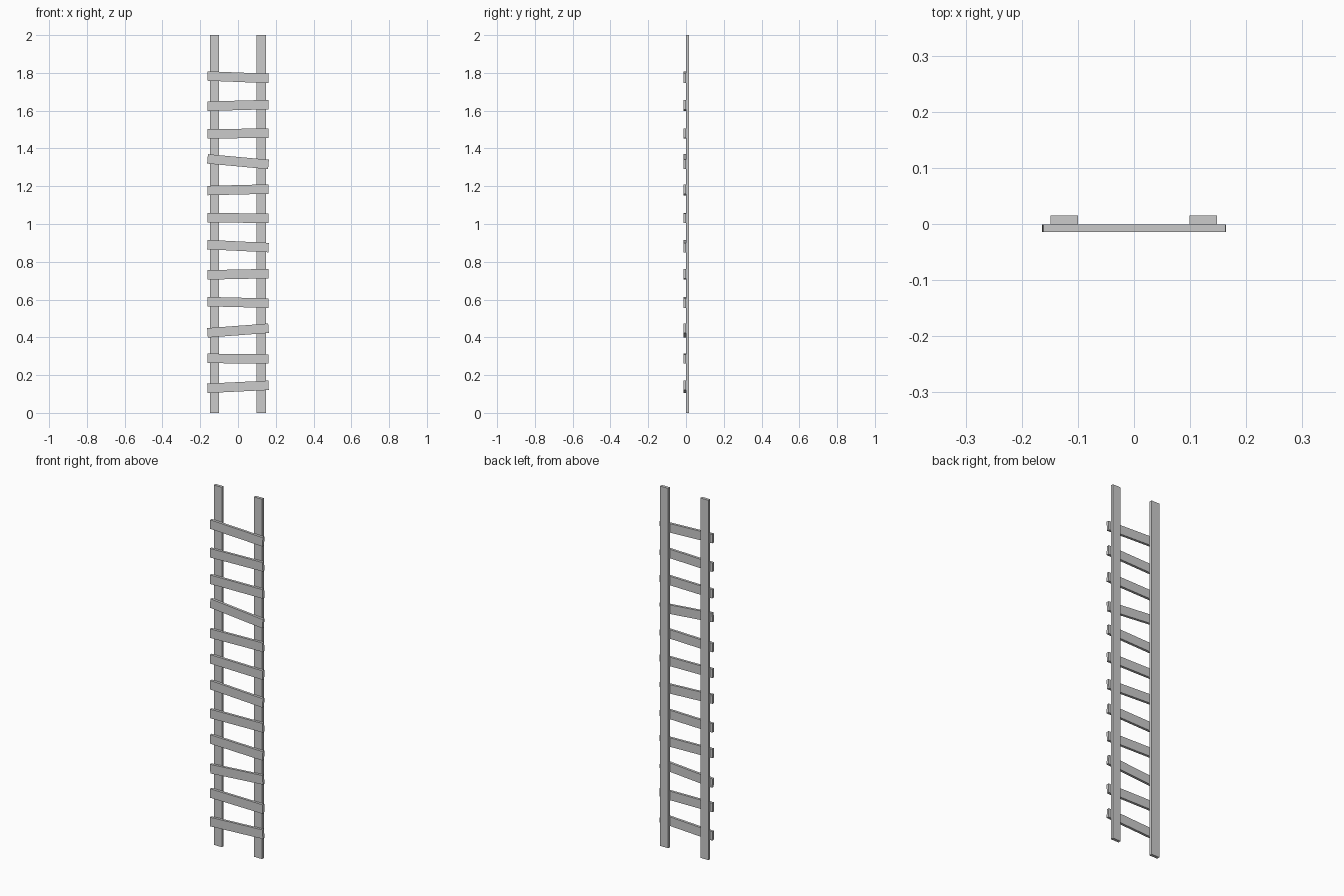
import bpy, math

if "Cube" in bpy.data.objects:
    bpy.data.objects.remove(bpy.data.objects["Cube"])

def box(name, center, size, tilt=0.0):
    """Box with applied size, tilted in the front plane (degrees, right end up)."""
    bpy.ops.mesh.primitive_cube_add(size=1, location=center)
    ob = bpy.context.object
    ob.name = name
    ob.scale = size
    ob.rotation_euler.y = -math.radians(tilt)
    bpy.ops.object.transform_apply(location=False, rotation=False, scale=True)
    return ob

# Two upright rails at the back
for side, x in (("left", -0.124), ("right", 0.123)):
    box(f"{side}_rail", (x, 0.0075, 1.0), (0.049, 0.016, 2.0))

# Rungs nailed across the front, each slightly crooked
first_z, spacing = 0.138, 0.149
tilts = [2.8, -0.6, 4.3, -1.4, 1.2, -2.8, -0.8, 1.4, -5.2, 0.8, 1.5, -2.3]
for i, tilt in enumerate(tilts):
    box(f"rung_{i + 1}", (0, -0.0075, first_z + spacing * i),
        (0.324, 0.014, 0.05), tilt)
